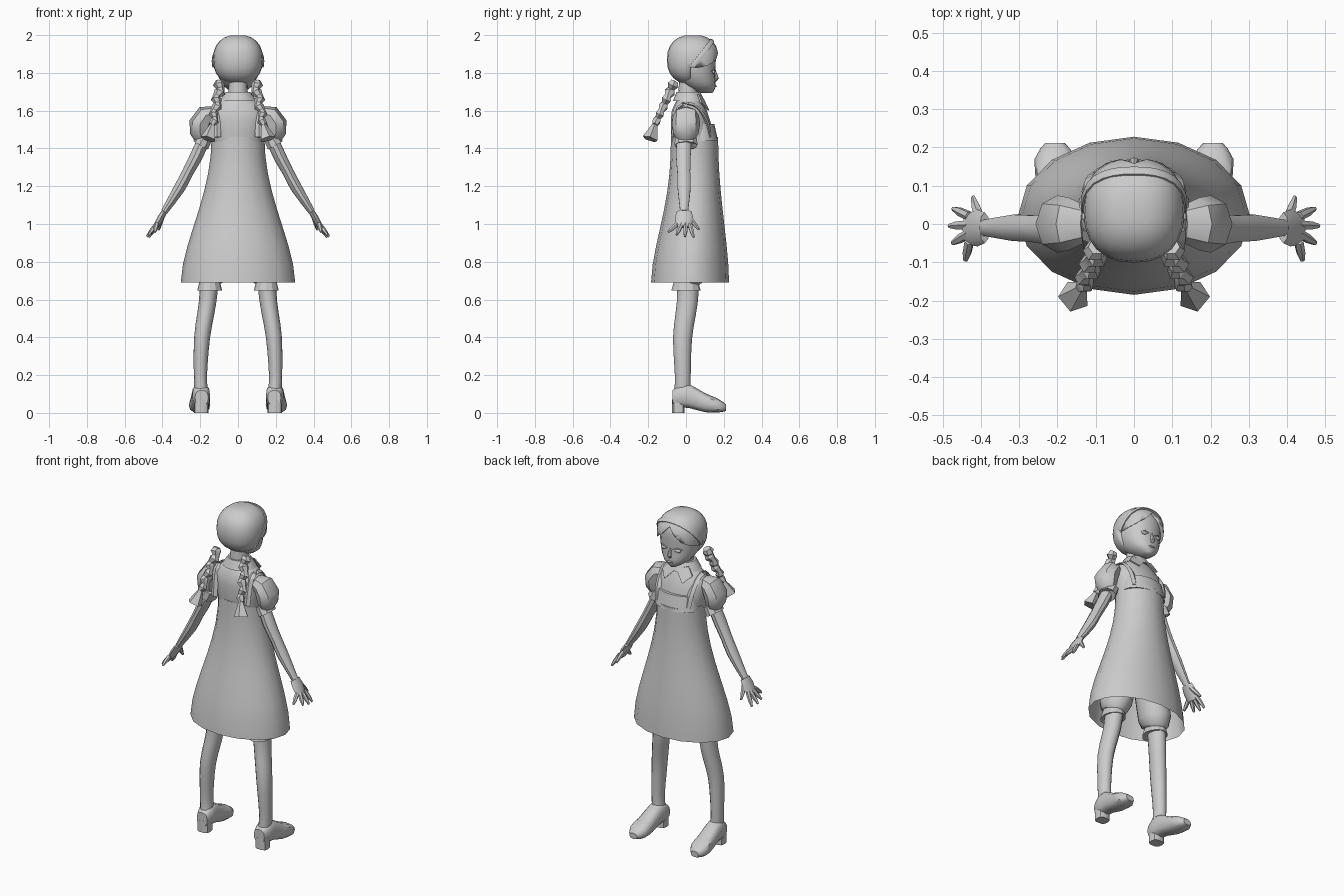
import bpy, bmesh
from math import sin, cos, pi, copysign, radians
from mathutils import Vector

if "Cube" in bpy.data.objects:
    bpy.data.objects.remove(bpy.data.objects["Cube"])

GREY = (.6, .6, .6, 1)
grey = bpy.data.materials.new("soft grey")
grey.use_nodes = True
grey.diffuse_color = GREY
grey.node_tree.nodes["Principled BSDF"].inputs["Base Color"].default_value = GREY


def select_only(item):
    bpy.ops.object.select_all(action="DESELECT")
    item.select_set(True)
    bpy.context.view_layer.objects.active = item


def finish(name, bm, mirror, angle):
    """Turn a bmesh into a shaded object, mirrored left to right on request."""
    bmesh.ops.recalc_face_normals(bm, faces=bm.faces)
    mesh = bpy.data.meshes.new(name)
    bm.to_mesh(mesh)
    bm.free()
    mesh.materials.append(grey)
    item = bpy.data.objects.new(name, mesh)
    bpy.context.collection.objects.link(item)
    select_only(item)
    bpy.ops.object.shade_smooth_by_angle(angle=radians(angle))
    if mirror:
        item.modifiers.new("Mirror", "MIRROR").use_mirror_merge = False
    return item


def smooth(keys, steps):
    """Catmull-Rom curve through key tuples of any length."""
    keys = [Vector(key) for key in keys]
    keys = [keys[0]] + keys + [keys[-1]]
    curve = []
    for before, start, end, after in zip(keys, keys[1:], keys[2:], keys[3:]):
        for step in range(steps):
            t = step / steps
            bend = (end - before) * (t * (1 - t) ** 2) - (after - start) * (t * t * (1 - t))
            curve.append(start.lerp(end, t * t * (3 - 2 * t)) + bend / 2)
    return curve + [keys[-1]]


def signed_power(value, power):
    return copysign(abs(value) ** power, value)


def oval(centre, across, along, sides, square=2):
    """Ring spanned by two half axes; a higher square value gives fuller corners."""
    ring = []
    for i in range(sides):
        turn = 2 * pi * i / sides
        ring.append(Vector(centre) + Vector(across) * signed_power(cos(turn), 2 / square)
                    + Vector(along) * signed_power(sin(turn), 2 / square))
    return ring


def loft(name, rings, mirror=False, angle=40, open_start=False):
    """Skin a row of rings and cap the ends."""
    bm = bmesh.new()
    rows = [[bm.verts.new(point) for point in ring] for ring in rings]
    for low, high in zip(rows, rows[1:]):
        for i in range(len(low)):
            bm.faces.new((low[i - 1], low[i], high[i], high[i - 1]))
    bm.faces.new(rows[-1])
    if not open_start:
        bm.faces.new(rows[0])
    return finish(name, bm, mirror, angle)


def stack(name, levels, sides=16, square=2, steps=1, **options):
    """Level rings given as height, half width, back and front."""
    rings = [oval((0, (back + front) / 2, height), (width, 0, 0), (0, (front - back) / 2, 0), sides, square)
             for height, width, back, front in smooth(levels, steps)]
    return loft(name, rings, **options)


def tube(name, path, sides=8, depth=1, steps=1, mirror=True, angle=40):
    """Rings across a path of x, y, z, radius; depth scales the radius along y."""
    path = smooth(path, steps)
    points = [key.to_3d() for key in path]
    rings = []
    for i, key in enumerate(path):
        tangent = (points[min(i + 1, len(path) - 1)] - points[max(i - 1, 0)]).normalized()
        side = Vector((0, 1, 0)) - tangent * tangent.y
        side.normalize()
        rings.append(oval(points[i], tangent.cross(side) * key[3], side * key[3] * depth, sides))
    return loft(name, rings, mirror, angle)


def blob(name, centre, size, square=2, sides=12, mirror=False):
    """Rounded solid stacked from shrinking rings."""
    x, y, z = centre
    wide, deep, tall = size
    rings = []
    for i in range(sides - 1):
        tilt = pi * (i + 1) / sides - pi / 2
        spread = cos(tilt) ** (2 / square)
        height = z + tall * signed_power(sin(tilt), 2 / square)
        rings.append(oval((x, y, height), (wide * spread, 0, 0), (0, deep * spread, 0), 2 * sides, square))
    return loft(name, rings, mirror, 50)


def plate(name, outline, push, mirror=False):
    """Slab extruded from one outline."""
    bm = bmesh.new()
    face = bm.faces.new([bm.verts.new(point) for point in outline])
    extruded = bmesh.ops.extrude_face_region(bm, geom=[face])["geom"]
    moved = [part for part in extruded if isinstance(part, bmesh.types.BMVert)]
    bmesh.ops.translate(bm, vec=push, verts=moved)
    return finish(name, bm, mirror, 20)


# Dress flaring from the waist to an open hem
HEM, BODICE_TOP = .69, 1.46
dress = []
for i in range(9):
    t = i / 8
    flare = (1 + cos(pi * t ** .85)) / 2
    dress.append((HEM + (BODICE_TOP - HEM) * t, .14 + .163 * flare, -.08 - .105 * flare ** 1.2,
                  .17 + .058 * flare))
stack("pinafore_dress", dress, open_start=True)

# Blouse, bib and shoulder straps
stack("blouse", [(1.4, .13, -.07, .15), (1.5, .145, -.08, .14), (1.6, .15, -.075, .11),
                 (1.67, .07, -.04, .075)], square=2.2, steps=2)
stack("bib", [(1.44, .137, 0, .17), (1.53, .125, 0, .15)])
tube("shoulder_strap", [(.1, .128, BODICE_TOP, .02), (.11, .107, 1.55, .02), (.115, .04, 1.63, .02),
                        (.115, -.04, 1.615, .02), (.11, -.07, BODICE_TOP, .02)], 4, .5, 3, angle=20)

# Neck and turned-down collar
stack("neck", [(1.63, .055, -.045, .06), (1.78, .048, -.035, .065)])
stack("collar", [(1.7, .065, -.05, .075), (1.65, .1, -.07, .1), (1.66, .06, -.04, .07)])
plate("collar_point", [(0, .085, 1.665), (.065, .06, 1.685), (.1, .075, 1.64), (.06, .115, 1.6)],
      (0, .009, 0), True)

# Head with face
stack("head", [(1.693, .02, .08, .14), (1.73, .075, 0, .157), (1.8, .11, -.06, .154),
               (1.9, .115, -.07, .158), (1.95, .09, -.04, .14)], 20, 2.2, 3, angle=60)
tube("nose", [(0, .15, 1.82, .005), (0, .16, 1.77, .014), (0, .15, 1.755, .008)], mirror=False)
blob("lips", (0, .154, 1.73), (.022, .009, .006))
blob("eye", (.046, .145, 1.805), (.02, .009, .01), mirror=True)
tube("eyelid", [(.02, .153, 1.81, .003), (.045, .149, 1.82, .004), (.07, .132, 1.81, .003)], 6, 1.5)

# Hair, with the face opening cut below a centre parting
HAIR_CENTRE, HAIR_SIZE, HAIR_SQUARE = Vector((0, .037, 1.87)), (.132, .138, .132), 2.35
hair = blob("hair", HAIR_CENTRE, HAIR_SIZE, HAIR_SQUARE)
side_outline = [(.05, 1.89), (.15, 1.81), (.15, 1.6)]
outline = [(0, 1.945)] + side_outline + [(-x, z) for x, z in reversed(side_outline)]
cutter = plate("face_opening", [(x, .025, z) for x, z in outline], (0, .3, 0))
opening = hair.modifiers.new("Opening", "BOOLEAN")
opening.operation = "DIFFERENCE"
opening.object = cutter
select_only(hair)
bpy.ops.object.modifier_apply(modifier=opening.name)
bpy.data.objects.remove(cutter)

# Headband resting on the hair surface
band = []
for i in range(17):
    turn = pi * i / 16
    lift = Vector((cos(turn), .75 * sin(turn), sin(turn) - .25))
    reach = sum(abs(part / size) ** HAIR_SQUARE for part, size in zip(lift, HAIR_SIZE)) ** (-1 / HAIR_SQUARE)
    band.append(oval(HAIR_CENTRE + lift * reach, lift.normalized() * .008, Vector((0, .011, -.009)), 6))
loft("headband", band)

# Braids of bulging strands, ending in a flared tuft
braid_top, braid_end = Vector((.092, -.06, 1.755)), Vector((.135, -.165, 1.525))
tuft_tip = Vector((.157, -.19, 1.45))
braid = []
for i in range(13):
    sway = Vector((.006 * (-1) ** (i // 2), 0, 0))
    bulge = .033 if i % 2 else .022
    braid.append((*(braid_top.lerp(braid_end, i / 12) + sway), bulge * (1 - i / 40)))
tube("braid", braid, 6, angle=25)
tube("braid_tuft", [(*braid_end, .014), (*tuft_tip, .043)], 5, angle=20)

# Puffed sleeves with cuffs
tube("puff_sleeve", [(.13, 0, 1.585, .04), (.17, 0, 1.575, .055), (.2, 0, 1.53, .06),
                     (.2, 0, 1.48, .053), (.19, 0, 1.445, .036)], 8, 1.25)
cuff = [(.172, 0, 1.462, .042), (.197, 0, 1.415, .046), (.19, 0, 1.43, .03)]
tube("sleeve_cuff", cuff, 9, 1.35, angle=25)

# Arms, palms and spread fingers
WRIST = (.39, -.01, 1.065)
tube("arm", [(.18, -.01, 1.45, .033), (.22, -.014, 1.36, .034), (.265, -.012, 1.275, .03),
             (.31, -.01, 1.19, .03), (*WRIST, .018)], 10, 1.2, 2)
tube("palm", [(*WRIST, .015), (.41, -.01, 1.03, .018), (.435, -.014, .985, .015)], 8, 2.7)
for i, reach in enumerate((.472, .482, .474, .44)):
    knuckle = Vector((.43, .02 - .022 * i, 1))
    tip = Vector((reach, .04 - .045 * i, .93 + .003 * i * i))
    tube("finger_" + str(i + 1), [(*knuckle, .013), (*knuckle.lerp(tip, .6), .012), (*tip, .006)], 6)
tube("thumb", [(.4, .01, 1.045, .014), (.413, .045, 1, .012), (.42, .07, .97, .006)], 6)

# Bloomers with a frilled hem, and legs
blob("bloomer_seat", (0, .03, 1.02), (.16, .11, .12))
tube("bloomer_leg", [(.15, 0, HEM, .056), (.14, .01, .75, .087), (.085, .02, 1.02, .085)], 12, 1.15, 2)
tube("bloomer_frill", [(.15, 0, .71, .05), (.15, 0, .648, .066), (.15, 0, .66, .045)], 12, 1.18, angle=25)
tube("leg", [(.15, .012, .72, .05), (.162, .006, .58, .046), (.19, -.018, .4, .042),
             (.199, -.017, .2, .035), (.195, -.018, .12, .036)], 12, 1.2, 3)

# Shoes with block heels: distance along the foot, sole, top and half width
profile = [(-.072, .04, .12, .035), (-.03, .03, .15, .047), (.02, .025, .15, .048),
           (.1, .004, .105, .053), (.17, .002, .075, .055), (.212, .01, .045, .025)]
shoe = []
for y, sole, top, width in smooth(profile, 2):
    shoe.append(oval((.196 + .05 * y, y, (sole + top) / 2), (width, 0, 0), (0, 0, (top - sole) / 2), 12, 2.6))
loft("shoe", shoe, mirror=True)
loft("shoe_heel", [oval((.195, -.04, z), (.038, 0, 0), (0, .034, 0), 10, 3) for z in (0, .07)], mirror=True)
